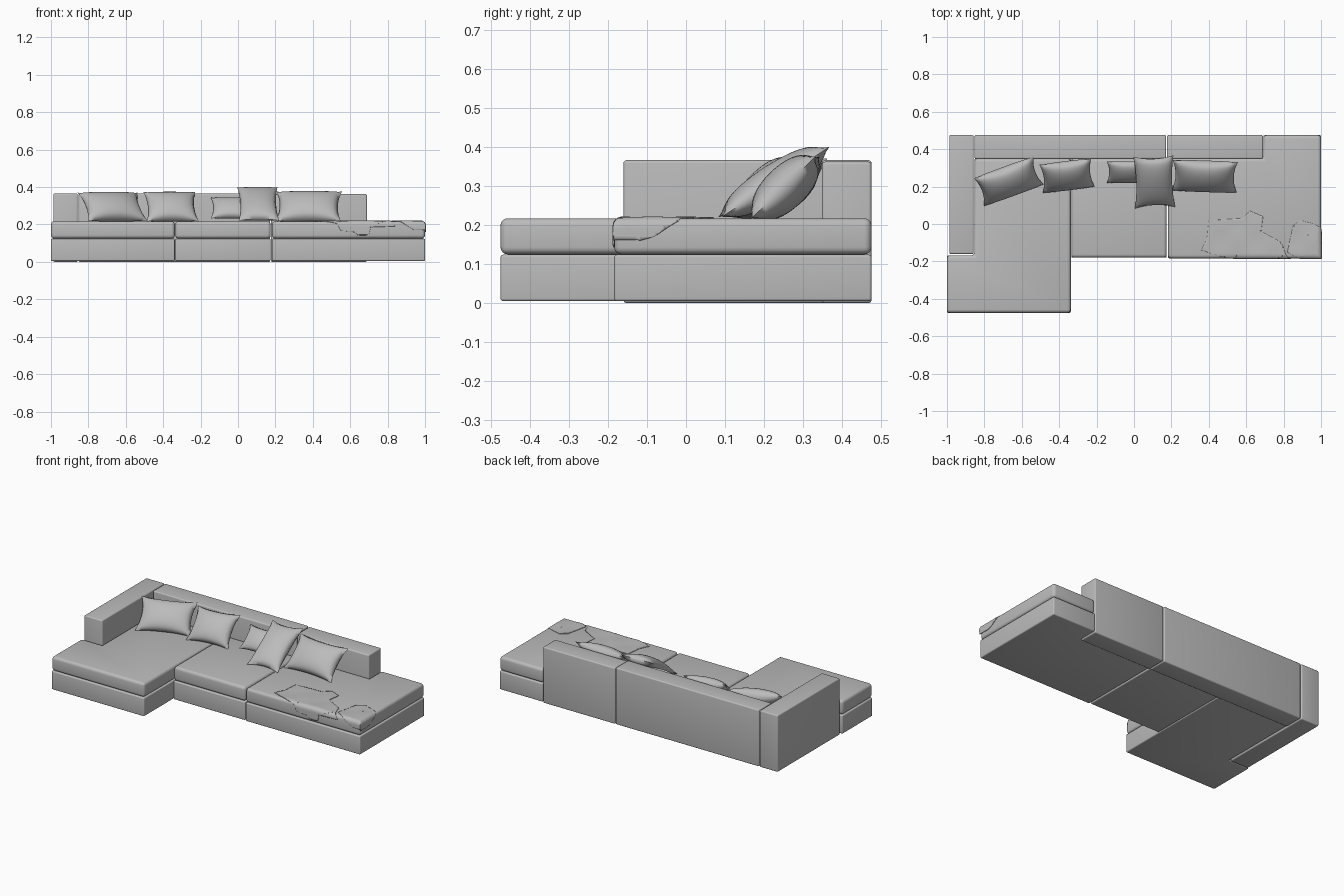
import bpy, bmesh, math
from mathutils import Vector

cube = bpy.data.objects.get("Cube")
if cube:
    bpy.data.objects.remove(cube, do_unlink=True)

# One plain fabric colour
fabric = bpy.data.materials.new("grey_fabric")
fabric.use_nodes = True
GREY = (0.5, 0.5, 0.5, 1)
fabric.diffuse_color = GREY
fabric.node_tree.nodes["Principled BSDF"].inputs["Base Color"].default_value = GREY


def finish(name, bm, angle=40):
    mesh = bpy.data.meshes.new(name)
    bm.normal_update()
    bm.to_mesh(mesh)
    bm.free()
    obj = bpy.data.objects.new(name, mesh)
    bpy.context.collection.objects.link(obj)
    mesh.materials.append(fabric)
    mesh.shade_smooth()
    mesh.set_sharp_from_angle(angle=math.radians(angle))
    return obj


def block(name, outline, z0, z1, radius):
    """Rounded upright prism over a counter-clockwise floor outline."""
    bm = bmesh.new()
    base = bm.faces.new([bm.verts.new((x, y, z0)) for x, y in outline])
    top = bmesh.ops.extrude_face_region(bm, geom=[base])["geom"]
    bmesh.ops.translate(bm, vec=(0, 0, z1 - z0),
                        verts=[g for g in top if isinstance(g, bmesh.types.BMVert)])
    bmesh.ops.recalc_face_normals(bm, faces=bm.faces)
    bmesh.ops.bevel(bm, geom=list(bm.edges), offset=radius, segments=4,
                    profile=0.5, affect='EDGES', clamp_overlap=True)
    return finish(name, bm)


def rect(x0, x1, y0, y1):
    return [(x0, y0), (x1, y0), (x1, y1), (x0, y1)]


# Base and seat cushion of each of the three modules
modules = {
    "chaise": [(-1, -0.475), (-0.338, -0.475), (-0.338, 0.35), (-0.853, 0.35),
               (-0.853, -0.168), (-1, -0.168)],
    "middle": rect(-0.335, 0.175, -0.18, 0.35),
    "corner": [(0.182, -0.184), (1, -0.184), (1, 0.475), (0.692, 0.475),
               (0.692, 0.35), (0.182, 0.35)],
}
for name, outline in modules.items():
    block(name + "_base", outline, 0.005, 0.124, 0.007)
    block(name + "_seat", outline, 0.125, 0.217, 0.018)

# Arm and two backrests
block("arm", rect(-0.987, -0.857, -0.16, 0.475), 0, 0.366, 0.008)
block("long_backrest", rect(-0.852, 0.172, 0.348, 0.475), 0, 0.366, 0.008)
block("short_backrest", rect(0.176, 0.69, 0.348, 0.475), 0, 0.362, 0.008)


def pillow(name, width, height, thick, loc, lean, yaw, roll=0):
    """Stuffed pillow with pinched seams and pointed corners."""
    bm = bmesh.new()
    n = 20
    for side in (1, -1):
        before = set(bm.verts)
        bmesh.ops.create_grid(bm, x_segments=n, y_segments=n, size=1)
        new = [v for v in bm.verts if v not in before]
        for v in new:
            u, w = v.co.x, v.co.y
            puff = max(0, (1 - u * u) * (1 - w * w)) ** 0.5
            v.co = Vector((u * width / 2 * (1 - 0.11 * (1 - w * w) * u * u),
                           w * height / 2 * (1 - 0.11 * (1 - u * u) * w * w),
                           side * thick / 2 * puff))
    bmesh.ops.remove_doubles(bm, verts=bm.verts, dist=0.0005)
    bmesh.ops.recalc_face_normals(bm, faces=bm.faces)
    obj = finish(name, bm, 70)
    obj.location = loc
    obj.rotation_euler = [math.radians(a) for a in (lean, roll, yaw)]


# Scatter pillows leaning on the backrests
pillow("left_end_pillow", 0.34, 0.22, 0.11, (-0.67, 0.228, 0.295), 43, 20)
pillow("left_pillow", 0.28, 0.22, 0.10, (-0.358, 0.258, 0.295), 46, 7)
pillow("small_pillow", 0.22, 0.16, 0.07, (-0.035, 0.277, 0.288), 44, 0)
pillow("upright_pillow", 0.215, 0.33, 0.09, (0.108, 0.225, 0.310), 33, 2)
pillow("right_pillow", 0.35, 0.23, 0.11, (0.378, 0.255, 0.296), 44, -2)


# Throw blanket pieces draped over the edges of the corner seat
RADIUS = 0.022
EDGE_X, EDGE_Y = 1 - 0.02, -0.184 + 0.02


def fold(s):
    """Distance past an edge -> (outward, downward) offsets."""
    if s <= 0:
        return s, 0
    quarter = RADIUS * math.pi / 2
    if s < quarter:
        return RADIUS * math.sin(s / RADIUS), RADIUS * (1 - math.cos(s / RADIUS))
    return RADIUS, RADIUS + s - quarter


def throw(name, outline):
    bm = bmesh.new()
    bm.faces.new([bm.verts.new((x, y, 0)) for x, y in outline])
    bmesh.ops.triangulate(bm, faces=bm.faces)
    for axis in (0, 1):
        normal = Vector((1 - axis, axis, 0))
        for i in range(-40, 110):
            bmesh.ops.bisect_plane(bm, geom=bm.verts[:] + bm.edges[:] + bm.faces[:],
                                   plane_co=normal * i * 0.01, plane_no=normal)
    for v in bm.verts:
        ox, dx = fold(v.co.x - EDGE_X)
        oy, dy = fold(EDGE_Y - v.co.y)
        ripple = 0.001 * math.sin(v.co.x * 31) * math.cos(v.co.y * 37)
        v.co = (EDGE_X + ox, EDGE_Y - oy, 0.2185 + ripple - max(dx, dy))
    bmesh.ops.recalc_face_normals(bm, faces=bm.faces)
    obj = finish(name, bm, 60)
    solid = obj.modifiers.new("thickness", 'SOLIDIFY')
    solid.thickness = 0.004
    solid.offset = 0


throw("throw_blanket", [
    (0.36, -0.14), (0.39, -0.08), (0.40, 0.02), (0.58, 0.03), (0.62, 0.07),
    (0.69, 0.04), (0.68, -0.04), (0.79, -0.10), (0.81, -0.16), (0.84, -0.205),
    (0.71, -0.21), (0.70, -0.25), (0.64, -0.25), (0.62, -0.235), (0.55, -0.23),
    (0.53, -0.19), (0.45, -0.17)])
throw("throw_blanket_corner", [
    (0.82, -0.15), (0.85, -0.01), (0.89, 0.02), (0.96, 0.0), (1.0, -0.02),
    (1.04, -0.08), (1.05, -0.115), (1.05, -0.225), (0.94, -0.225), (0.87, -0.18)])
